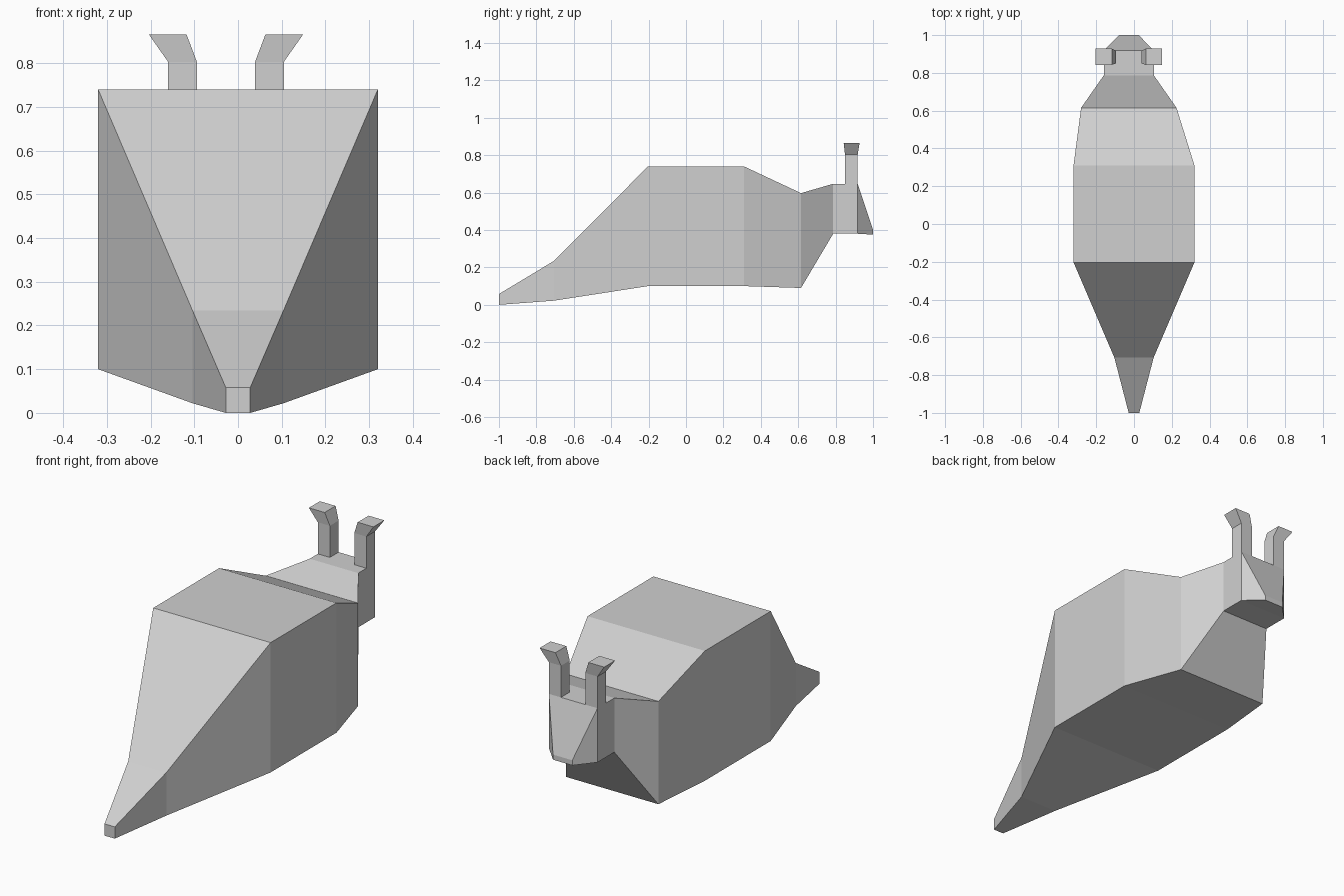
import bpy
import bmesh

cube = bpy.data.objects.get("Cube")
if cube:
    bpy.data.objects.remove(cube, do_unlink=True)

# One plain material for the whole model
grey = bpy.data.materials.new("light_grey")
grey.use_nodes = True
colour = (0.63, 0.63, 0.63, 1)
grey.diffuse_color = colour
grey.node_tree.nodes["Principled BSDF"].inputs["Base Color"].default_value = colour


def loft(name, rings):
    """Skin a closed solid through a list of four-cornered rings."""
    bm = bmesh.new()
    loops = [[bm.verts.new(p) for p in ring] for ring in rings]
    for a, b in zip(loops, loops[1:]):
        for i in range(4):
            j = (i + 1) % 4
            bm.faces.new((a[i], a[j], b[j], b[i]))
    bm.faces.new(loops[0])
    bm.faces.new(loops[-1])
    bmesh.ops.recalc_face_normals(bm, faces=bm.faces)
    mesh = bpy.data.meshes.new(name)
    bm.to_mesh(mesh)
    bm.free()
    mesh.materials.append(grey)
    obj = bpy.data.objects.new(name, mesh)
    bpy.context.collection.objects.link(obj)
    return obj


def upright(y, x0, x1, z0, z1):
    return [(x0, y, z0), (x1, y, z0), (x1, y, z1), (x0, y, z1)]


def level(z, x0, x1, y0, y1):
    return [(x0, y0, z), (x1, y0, z), (x1, y1, z), (x0, y1, z)]


# Body: pointed tail, bulky middle, then the slightly off-centre neck
HEAD_X = -0.0275
neck_end = upright(0.787, -0.16, 0.105, 0.38, 0.647)
loft("body", [
    upright(-1.0, -0.028, 0.028, 0, 0.058),
    upright(-0.707, -0.104, 0.104, 0.022, 0.234),
    upright(-0.203, -0.32, 0.32, 0.1, 0.74),
    upright(0.31, -0.32, 0.32, 0.1, 0.74),
    upright(0.615, -0.28, 0.225, 0.09, 0.597),
    neck_end,
    # Head block and tapered snout
    upright(0.918, -0.16, 0.105, 0.38, 0.647),
    upright(1.0, -0.08, 0.025, 0.375, 0.40),
])

# Eye stalks: straight stems with outward-leaning tips
for name, side in (("left_eye_stalk", 1), ("right_eye_stalk", -1)):
    loft(name, [
        level(0.647, HEAD_X + side * 0.0665, HEAD_X + side * 0.1325, 0.85, 0.918),
        level(0.803, HEAD_X + side * 0.0665, HEAD_X + side * 0.1325, 0.85, 0.918),
        level(0.865, HEAD_X + side * 0.09, HEAD_X + side * 0.176, 0.843, 0.928),
    ])
